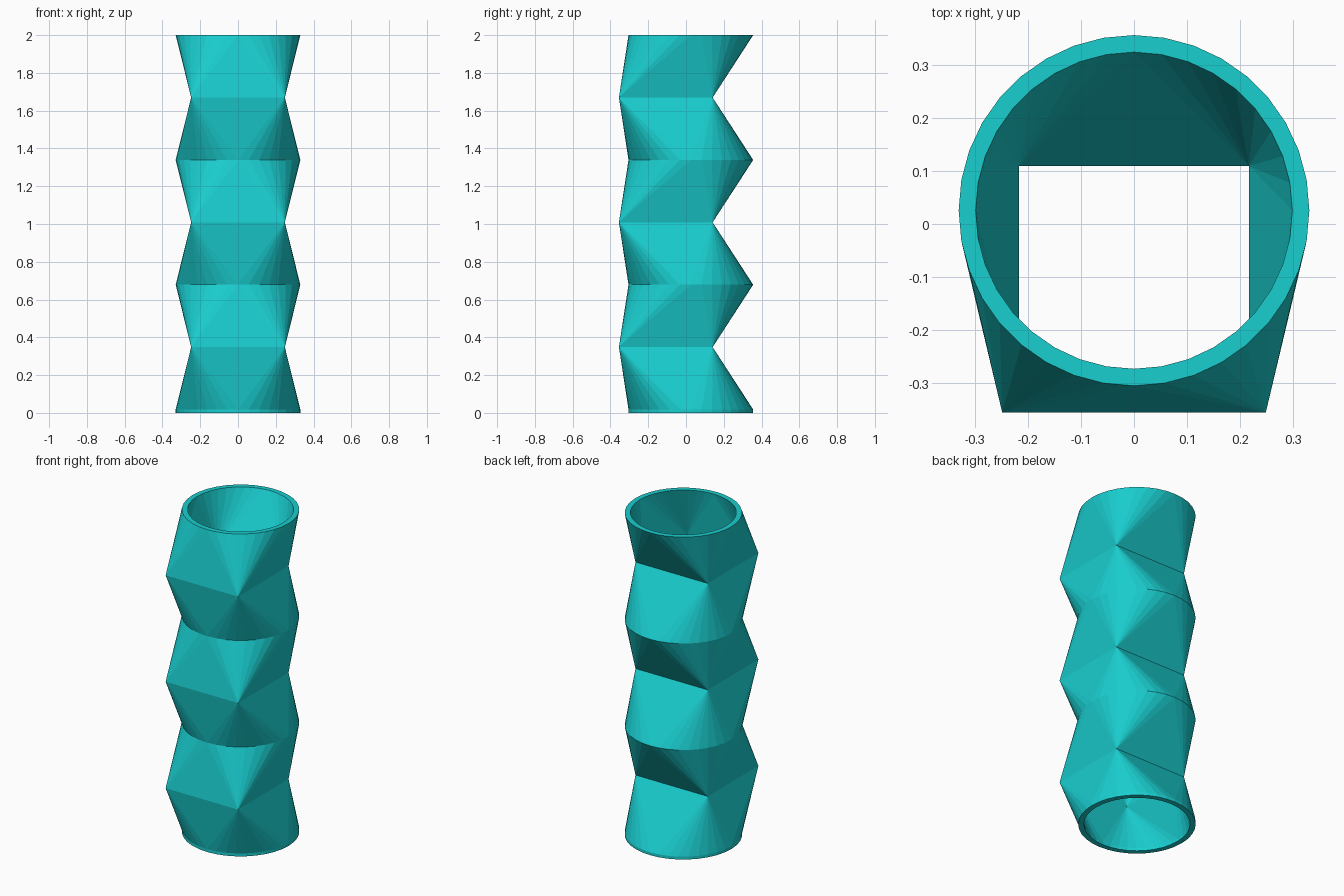
import bpy, bmesh, math

if "Cube" in bpy.data.objects:
    bpy.data.objects.remove(bpy.data.objects["Cube"])

SEGS = 36            # sides of each round ring
LIP, STEP = 0.018, 0.3303
CIRCLE_Y, SQUARE_Y = 0.0255, -0.107

bm = bmesh.new()


def circle(z, r):
    return [bm.verts.new((r * math.cos(math.tau * i / SEGS),
                          CIRCLE_Y + r * math.sin(math.tau * i / SEGS), z))
            for i in range(SEGS)]


def square(z, h):
    return [bm.verts.new((sx * h, SQUARE_Y + sy * h, z))
            for sx, sy in ((1, 1), (-1, 1), (-1, -1), (1, -1))]


def bridge(a, b):
    for i in range(SEGS):
        j = (i + 1) % SEGS
        bm.faces.new((a[i], a[j], b[j], b[i]))


def loft(ring, quad):
    # each corner fans to a quarter of the ring, each edge meets one ring point
    n = SEGS // 4
    for q in range(4):
        for i in range(q * n, (q + 1) * n):
            bm.faces.new((ring[i], ring[(i + 1) % SEGS], quad[q]))
        bm.faces.new((quad[q - 1], ring[q * n], quad[q]))


def skin(r, h):
    """Alternating round and square sections; returns bottom and top rings."""
    bottom = circle(0, r)
    ring = circle(LIP, r)
    bridge(bottom, ring)
    for k in range(3):
        quad = square(LIP + STEP * (2 * k + 1), h)
        loft(ring, quad)
        ring = circle(LIP + STEP * (2 * k + 2), r)
        loft(ring, quad)
    return bottom, ring


# outer and inner walls joined by flat rims
outer = skin(0.33, 0.248)
inner = skin(0.298, 0.216)
bridge(outer[0], inner[0])
bridge(outer[1], inner[1])
bmesh.ops.recalc_face_normals(bm, faces=bm.faces)

mesh = bpy.data.meshes.new("faceted_tube")
bm.to_mesh(mesh)
bm.free()
tube = bpy.data.objects.new("faceted_tube", mesh)
bpy.context.collection.objects.link(tube)

mat = bpy.data.materials.new("turquoise")
mat.diffuse_color = (0.01, 0.62, 0.63, 1)
mat.use_nodes = True
mat.node_tree.nodes["Principled BSDF"].inputs["Base Color"].default_value = mat.diffuse_color
mesh.materials.append(mat)
